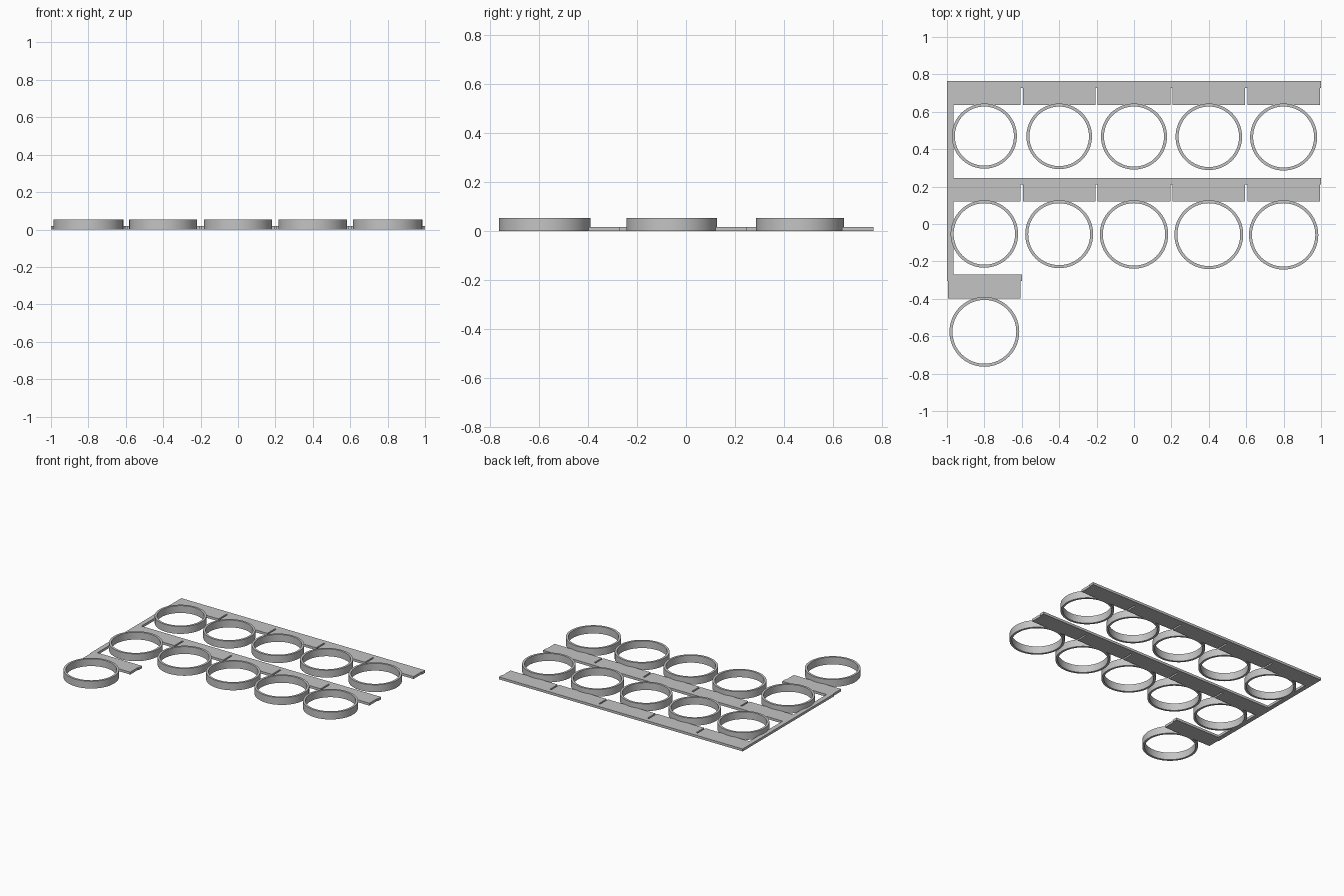
import bpy, bmesh, math

cube = bpy.data.objects.get("Cube")
if cube:
    bpy.data.objects.remove(cube, do_unlink=True)

grey = bpy.data.materials.new("plain grey")
grey.use_nodes = True
colour = (0.55, 0.55, 0.55, 1)
grey.diffuse_color = colour
grey.node_tree.nodes["Principled BSDF"].inputs["Base Color"].default_value = colour

PITCH_X, PITCH_Y = 0.4, 0.517
TOP_Y = 0.764           # back edge of the first row
PLATE_H, RING_H, WALL = 0.018, 0.054, 0.016
SPINE_X = -0.965        # inner edge of the connecting spine
TAG_HALF = 0.194
ROWS = [5, 5, 1]        # rings in each row


def add_object(name, bm):
    bmesh.ops.recalc_face_normals(bm, faces=bm.faces[:])
    mesh = bpy.data.meshes.new(name)
    bm.to_mesh(mesh)
    bm.free()
    obj = bpy.data.objects.new(name, mesh)
    bpy.context.collection.objects.link(obj)
    mesh.materials.append(grey)
    return obj


def column_x(col):
    return -0.8 + PITCH_X * col


# Flat frame: three combs of tags joined by a spine, as one outline
outline = [(-1, TOP_Y)]
for row, count in enumerate(ROWS):
    top = TOP_Y - PITCH_Y * row
    notch, bottom = top - 0.036, top - 0.127
    last_row = row == len(ROWS) - 1
    end = column_x(count - 1) + PITCH_X / 2
    if row:
        outline.append((SPINE_X, top))
    outline += [(end, top), (end, notch)]
    for col in reversed(range(count)):
        left, right = column_x(col) - TAG_HALF, column_x(col) + TAG_HALF
        outline += [(right, notch), (right, bottom)]
        if col or last_row:
            outline += [(left, bottom), (left, notch)]
        else:
            outline.append((SPINE_X, bottom))
    if last_row:
        outline.append((-1, notch))

bm = bmesh.new()
face = bm.faces.new([bm.verts.new((x, y, 0)) for x, y in outline])
raised = bmesh.ops.extrude_face_region(bm, geom=[face])["geom"]
bmesh.ops.translate(bm, vec=(0, 0, PLATE_H),
                    verts=[v for v in raised if isinstance(v, bmesh.types.BMVert)])
add_object("tag_frame", bm)


# Sizing rings: each one a little larger than the one before
def add_ring(name, x, y, radius):
    bm = bmesh.new()
    section = [(radius, 0), (radius, RING_H), (radius - WALL, RING_H), (radius - WALL, 0)]
    verts = [bm.verts.new((r, 0, z)) for r, z in section]
    edges = [bm.edges.new((verts[i], verts[i - 1])) for i in range(4)]
    bmesh.ops.spin(bm, geom=verts + edges, axis=(0, 0, 1), cent=(0, 0, 0),
                   angle=math.tau, steps=96, use_merge=True)
    bmesh.ops.remove_doubles(bm, verts=bm.verts[:], dist=0.0001)
    ring = add_object(name, bm)
    ring.location = (x, y, 0)
    return ring


rings = []
for row, count in enumerate(ROWS):
    for col in range(count):
        radius = 0.174 + 0.00125 * len(rings)
        back = TOP_Y - 0.12 - PITCH_Y * row
        rings.append(add_ring(f"ring_{len(rings) + 1}", column_x(col), back - radius, radius))

bpy.ops.object.select_all(action="DESELECT")
for ring in rings:
    ring.select_set(True)
bpy.context.view_layer.objects.active = rings[0]
bpy.ops.object.shade_smooth_by_angle(angle=math.radians(30))
